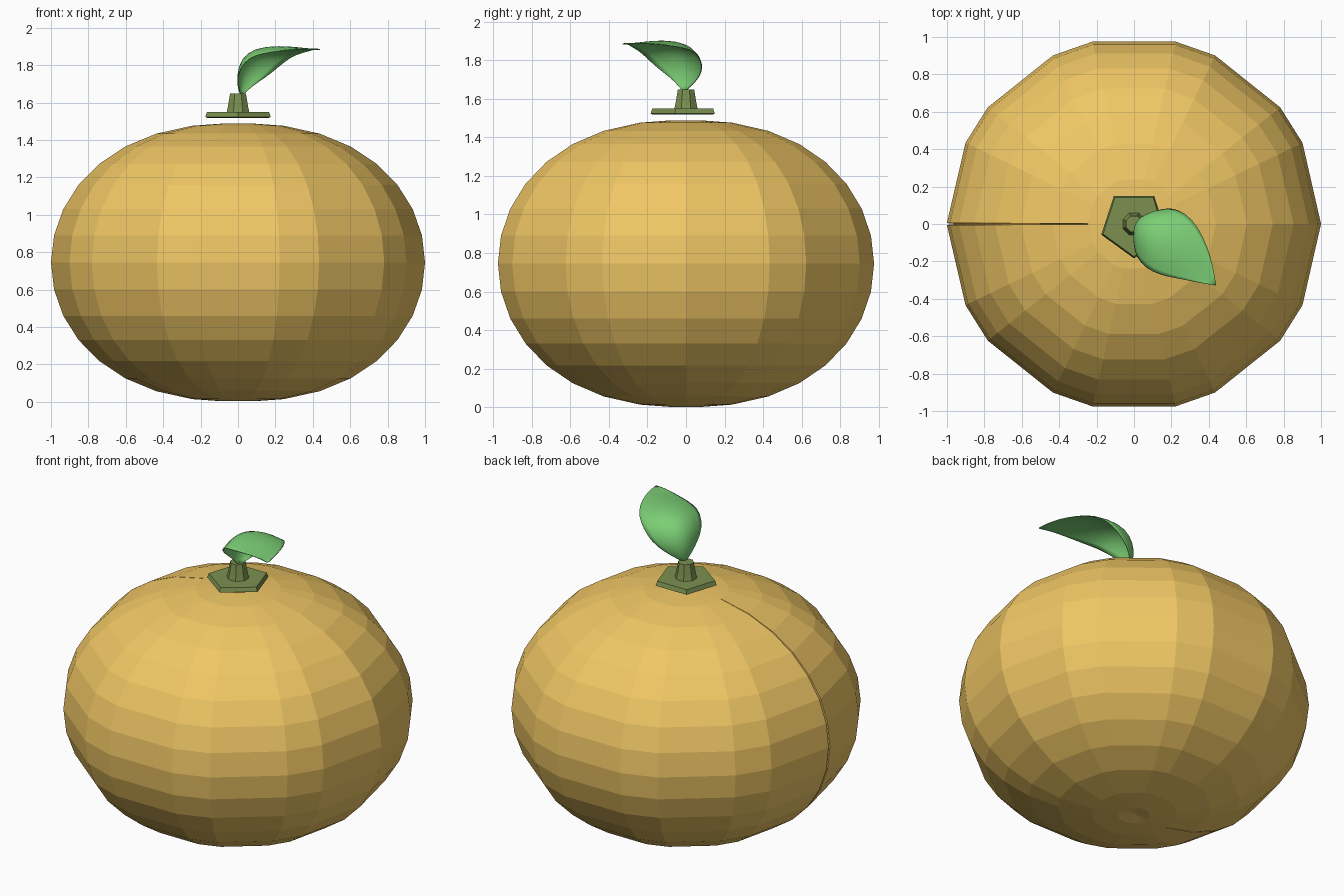
import bpy, bmesh
from math import sin, cos, radians, pi
from mathutils import Vector

if "Cube" in bpy.data.objects:
    bpy.data.objects.remove(bpy.data.objects["Cube"])


def material(name, rgb):
    m = bpy.data.materials.new(name)
    m.diffuse_color = (*rgb, 1)
    m.use_nodes = True
    m.node_tree.nodes["Principled BSDF"].inputs["Base Color"].default_value = m.diffuse_color
    return m


def make(name, bm, mat, smooth=False):
    bmesh.ops.recalc_face_normals(bm, faces=bm.faces)
    me = bpy.data.meshes.new(name)
    bm.to_mesh(me)
    bm.free()
    me.materials.append(mat)
    for p in me.polygons:
        p.use_smooth = smooth
    ob = bpy.data.objects.new(name, me)
    bpy.context.collection.objects.link(ob)
    return ob


def lathe(name, rings, angles, mat, skip=lambda i, j: False):
    """Skin rings of (radius, z); end radii of zero become poles."""
    bm = bmesh.new()
    rows = []
    for r, z in rings:
        if r == 0:
            rows.append([bm.verts.new((0, 0, z))] * len(angles))
        else:
            rows.append([bm.verts.new((r * cos(a), r * sin(a), z)) for a in angles])
    n = len(angles)
    for i in range(len(rows) - 1):
        for j in range(n):
            if skip(i, j):
                continue
            k = (j + 1) % n
            loop = [rows[i][j], rows[i][k], rows[i + 1][k], rows[i + 1][j]]
            bm.faces.new(list(dict.fromkeys(loop)))
    return make(name, bm, mat)


peel_mat = material("peel", (0.87, 0.57, 0.13))
flesh_mat = material("flesh", (0.60, 0.27, 0.03))
stem_mat = material("stem", (0.20, 0.28, 0.08))
leaf_mat = material("leaf", (0.20, 0.62, 0.18))

# Fruit profile: flattened sphere with shallow dimples at both poles
H = 0.745
rings = [(0, 0.02), (0.09, 0.003)]
for i in range(1, 16):
    e = -pi / 2 + i * pi / 16
    rings.append((cos(e) ** 0.86, H + H * sin(e)))
rings += [(0.09, 1.487), (0, 1.47)]

# Uneven facets around the fruit, mirrored front to back
step = 360 / 28
half = [k * step for k in (2, 3, 5, 6, 8, 9, 11, 12)]
left = [179.65, 180.35]
angles = [radians(a) for a in [0] + half + left + [360 - a for a in reversed(half)]]
slit = len(half) + 1

# Peel shell with a thin slit on the left side
peel = lathe("peel", rings, angles, peel_mat,
             lambda i, j: j == slit and 2 <= i < len(rings) - 3)
shell = peel.modifiers.new("thickness", "SOLIDIFY")
shell.thickness = 0.02
shell.offset = -1

# Flesh inside, seen through the slit
inner = [(r * 0.965, H + (z - H) * 0.965) for r, z in rings]
lathe("flesh", inner, angles, flesh_mat)

# Five sided calyx and tapered stem
penta = [radians(270 + 72 * k) for k in range(5)]
lathe("calyx", [(0, 1.518), (0.172, 1.518), (0.184, 1.523), (0.174, 1.55), (0, 1.55)],
      penta, stem_mat)
octa = [radians(22.5 + 45 * k) for k in range(8)]
lathe("stem", [(0, 1.545), (0.066, 1.545), (0.058, 1.58), (0.046, 1.647), (0, 1.647)],
      octa, stem_mat)

# Leaf: arched midrib with edges bent down; (mid u, mid z, edge u, edge z, half width)
rows = [
    (0.02, 1.635, 0.02, 1.635, 0.006),
    (0.00, 1.70, 0.03, 1.69, 0.07),
    (0.005, 1.775, 0.07, 1.735, 0.125),
    (0.04, 1.85, 0.115, 1.785, 0.165),
    (0.12, 1.895, 0.19, 1.845, 0.182),
    (0.25, 1.905, 0.28, 1.868, 0.165),
    (0.38, 1.895, 0.39, 1.882, 0.108),
    (0.47, 1.887, 0.475, 1.89, 0.055),
    (0.545, 1.885, 0.545, 1.885, 0.003),
]
along, across = Vector((0.8, -0.6, 0)), Vector((0.6, 0.8, 0))
bm = bmesh.new()
grid = []
for mu, mz, eu, ez, hw in rows:
    line = []
    for c in range(9):
        s = c / 4 - 1
        p = along * (mu + (eu - mu) * s * s) + across * (0.03 * min(1, hw / 0.1) + hw * s)
        p.z = mz + (ez - mz) * s * s
        line.append(bm.verts.new(p))
    grid.append(line)
for a, b in zip(grid, grid[1:]):
    for c in range(8):
        bm.faces.new((a[c], a[c + 1], b[c + 1], b[c]))
leaf = make("leaf", bm, leaf_mat, True)
sub = leaf.modifiers.new("smooth", "SUBSURF")
sub.levels = sub.render_levels = 1
thick = leaf.modifiers.new("thickness", "SOLIDIFY")
thick.thickness = 0.004
